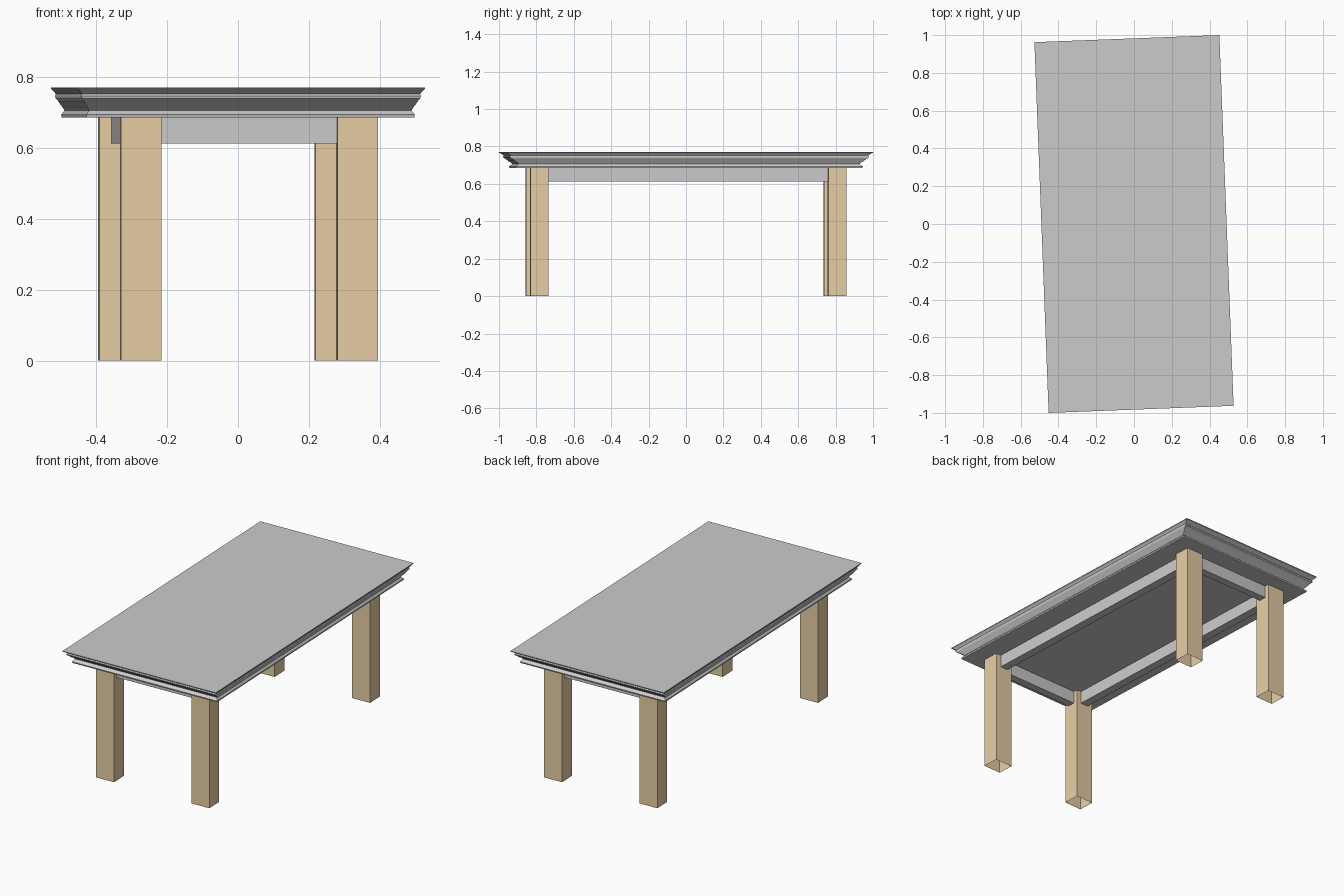
import bpy, bmesh, math
from mathutils import Matrix

if "Cube" in bpy.data.objects:
    bpy.data.objects.remove(bpy.data.objects["Cube"])

TURN = Matrix.Rotation(math.radians(2.2), 4, 'Z')  # table stands slightly turned


def finish(name, bm, mat=None):
    bmesh.ops.recalc_face_normals(bm, faces=bm.faces)
    mesh = bpy.data.meshes.new(name)
    bm.to_mesh(mesh)
    bm.free()
    obj = bpy.data.objects.new(name, mesh)
    bpy.context.collection.objects.link(obj)
    obj.matrix_world = TURN
    if mat:
        mesh.materials.append(mat)
    return obj


def box(name, center, size, mat=None, open_bottom=False):
    bm = bmesh.new()
    bmesh.ops.create_cube(bm, size=1, matrix=Matrix.Translation(center) @ Matrix.Diagonal((*size, 1)))
    if open_bottom:
        bm.normal_update()
        bmesh.ops.delete(bm, geom=[f for f in bm.faces if f.normal.z < -0.9], context='FACES_ONLY')
    return finish(name, bm, mat)


wood = bpy.data.materials.new("pale_wood")
wood.diffuse_color = (0.80, 0.62, 0.38, 1)
wood.use_nodes = True
wood.node_tree.nodes["Principled BSDF"].inputs["Base Color"].default_value = wood.diffuse_color

# Moulded table top: rectangular rings following an edge profile (scale, height)
HX, HY = 0.49, 0.982
profile = [(0.944, 0.686), (0.946, 0.694), (0.938, 0.699), (0.928, 0.706), (0.938, 0.715),
           (0.950, 0.722), (0.962, 0.732), (0.976, 0.740), (0.978, 0.747), (0.974, 0.752),
           (0.982, 0.757), (0.995, 0.765), (1.0, 0.767), (1.0, 0.771)]
bm = bmesh.new()
rings = [[bm.verts.new((sx * HX * f, sy * HY * f, z))
          for sx, sy in ((-1, -1), (1, -1), (1, 1), (-1, 1))] for f, z in profile]
for low, high in zip(rings, rings[1:]):
    for i in range(4):
        j = (i + 1) % 4
        bm.faces.new((low[i], low[j], high[j], high[i]))
bm.faces.new(rings[0][::-1])
bm.faces.new(rings[-1])
top = finish("table_top", bm)
bpy.context.view_layer.objects.active = top
top.select_set(True)
bpy.ops.object.shade_smooth_by_angle(angle=math.radians(40))

# Legs (hollow underneath)
LX, LY, LEG_H = 0.305, 0.797, 0.688
for sy, end in ((-1, "front"), (1, "back")):
    for sx, side in ((-1, "left"), (1, "right")):
        box(f"{end}_{side}_leg", (sx * LX, sy * LY, LEG_H / 2), (0.114, 0.097, LEG_H), wood, True)

# Apron rails joining the legs
Z, H = 0.65, 0.076
for s, side, end in ((-1, "left", "front"), (1, "right", "back")):
    box(f"{side}_apron", (s * 0.303, 0, Z), (0.05, 2 * LY - 0.06, H))
    box(f"{end}_apron", (0, s * LY, Z), (2 * LX - 0.08, 0.045, H))
